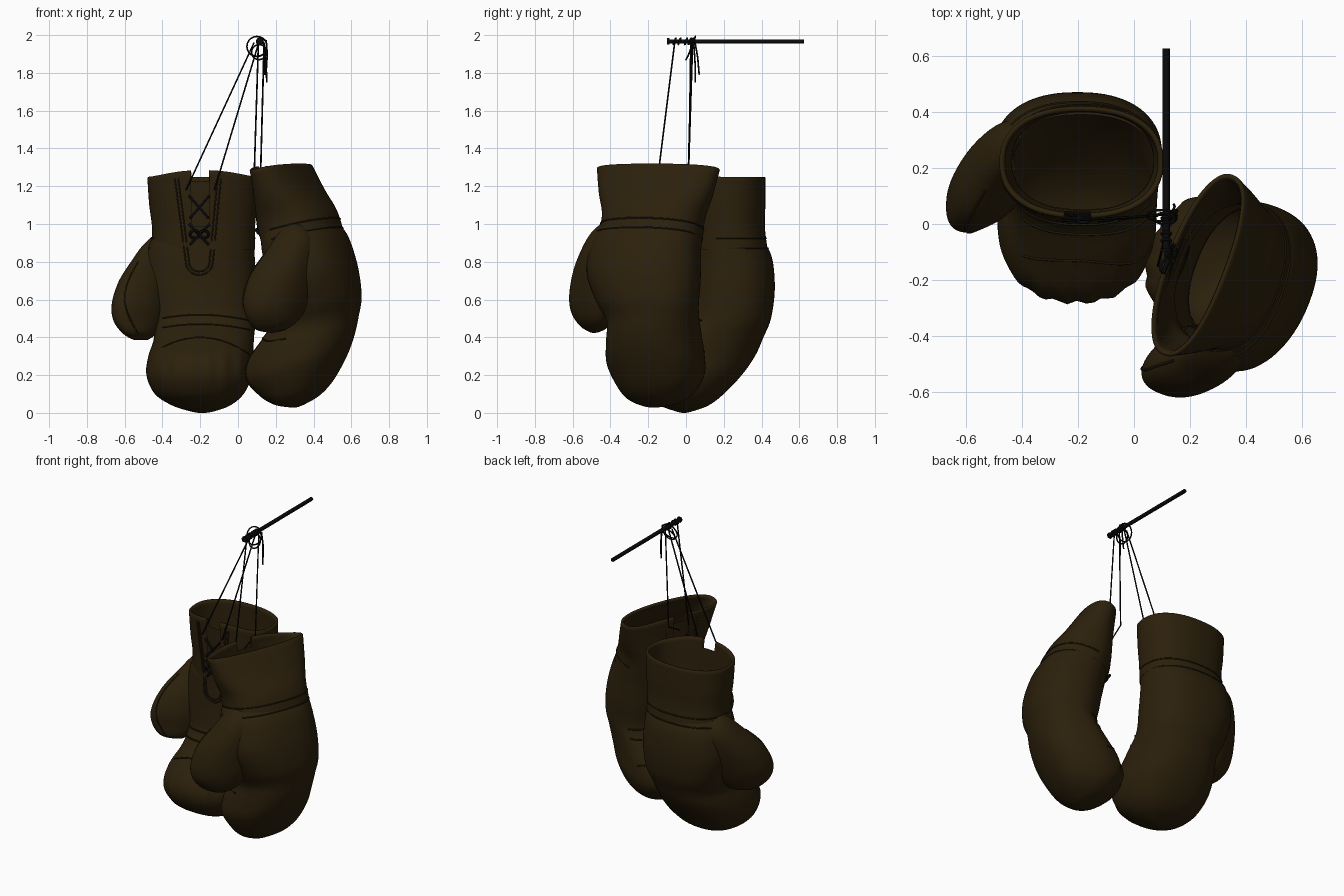
import bpy, bmesh, math
from mathutils import Matrix, Vector

if "Cube" in bpy.data.objects:
    bpy.data.objects.remove(bpy.data.objects["Cube"])

def material(name, rgb):
    m = bpy.data.materials.new(name)
    m.diffuse_color = (*rgb, 1)
    m.use_nodes = True
    m.node_tree.nodes["Principled BSDF"].inputs["Base Color"].default_value = m.diffuse_color
    return m

LEATHER = material("brown_leather", (0.025, 0.0145, 0.0035))
SEAM = material("dark_seam", (0.015, 0.010, 0.003))
BLACK = material("black_lace", (0.003, 0.003, 0.0035))
E = 2.3  # roundness of the cross-sections

def refine(rows, n=5):
    """Catmull-Rom smoothing of section rows (z, x_left, x_right, y_front, y_back)."""
    out = []
    for i in range(len(rows) - 1):
        p = [rows[max(0, min(len(rows) - 1, i + k))] for k in (-1, 0, 1, 2)]
        for j in range(n):
            t = j / n
            out.append(tuple(0.5 * (2 * b + (c - a) * t + (2 * a - 5 * b + 4 * c - d) * t * t
                             + (3 * b - a - 3 * c + d) * t ** 3) for a, b, c, d in zip(*p)))
    return out + [rows[-1]]

def spow(v):
    return math.copysign(abs(v) ** (2 / E), v)

def section(rows, z):
    for p, q in zip(rows, rows[1:]):
        if p[0] >= z >= q[0]:
            t = (p[0] - z) / max(1e-6, p[0] - q[0])
            return [u + (v - u) * t for u, v in zip(p, q)]
    return rows[0] if z > rows[0][0] else rows[-1]

def front_y(rows, x, z):
    """Palm-side surface of a lofted part."""
    _, l, r, f, b = section(rows, z)
    u = min(0.999, abs((x - (l + r) / 2) / ((r - l) / 2)))
    return (f + b) / 2 - (b - f) / 2 * (1 - u ** E) ** (1 / E)

def inside(rows, c, margin):
    _, l, r, f, b = section(rows, c.z)
    return (abs((c.x - (l + r) / 2) / ((r - l) / 2 - margin)) ** E
            + abs((c.y - (f + b) / 2) / ((b - f) / 2 - margin)) ** E) < 1

def finish(name, bm, M, mat):
    bm.transform(M)
    bmesh.ops.recalc_face_normals(bm, faces=bm.faces)
    me = bpy.data.meshes.new(name)
    bm.to_mesh(me)
    bm.free()
    me.materials.append(mat)
    me.shade_smooth()
    ob = bpy.data.objects.new(name, me)
    bpy.context.collection.objects.link(ob)

def loft(name, rows, M, tweak=None, skip=None, cap=False, seg=72):
    bm = bmesh.new()
    rings = []
    for z, l, r, f, b in rows:
        ring = []
        for k in range(seg):
            a = 2 * math.pi * k / seg
            c, s = math.cos(a), math.sin(a)
            p = Vector(((l + r) / 2 + (r - l) / 2 * spow(c), (f + b) / 2 + (b - f) / 2 * spow(s), z))
            ring.append(bm.verts.new(tweak(p, s) if tweak else p))
        rings.append(ring)
    for A, B in zip(rings, rings[1:]):
        for k in range(seg):
            q = [A[k], A[(k + 1) % seg], B[(k + 1) % seg], B[k]]
            if not (skip and skip(sum((v.co for v in q), Vector()) / 4)):
                bm.faces.new(q)
    if cap:
        bm.faces.new(rings[-1])
    finish(name, bm, M, LEATHER)

def pipe(name, paths, radius, mat, M=Matrix()):
    cu = bpy.data.curves.new(name, 'CURVE')
    cu.dimensions = '3D'
    cu.bevel_depth = radius
    cu.bevel_resolution = 1
    cu.use_fill_caps = True
    for pts in paths:
        sp = cu.splines.new('POLY')
        sp.points.add(len(pts) - 1)
        for p, co in zip(sp.points, pts):
            p.co = (*(M @ Vector(co)), 1)
    cu.materials.append(mat)
    bpy.context.collection.objects.link(bpy.data.objects.new(name, cu))

def lerp(a, b, n=14):
    return [tuple(u + (v - u) * i / n for u, v in zip(a, b)) for i in range(n + 1)]

BODY = [(.93, -.45, .07, .05, .39), (.88, -.475, .085, .035, .43), (.8, -.495, .09, .03, .46),
        (.65, -.50, .10, .02, .47), (.5, -.465, .095, -.01, .45), (.4, -.445, .085, -.13, .41),
        (.3, -.475, .08, -.25, .365), (.2, -.485, .075, -.28, .295), (.1, -.44, .03, -.23, .20),
        (.04, -.35, -.04, -.14, .12), (.01, -.26, -.12, -.06, .04), (.0, -.21, -.17, -.02, .0)]
THUMB = [(.93, -.46, -.40, .20, .26), (.88, -.51, -.39, .16, .31), (.81, -.56, -.38, .11, .335),
         (.70, -.63, -.37, .03, .32), (.58, -.668, -.37, -.01, .28), (.49, -.66, -.39, -.01, .24),
         (.42, -.61, -.43, .0, .19), (.385, -.55, -.48, .06, .12)]

def glove(side, M, squash):
    # squash: 1 for the glove with a flattened, wider rim and a slimmer fist
    def low(z):
        return squash * max(0, min(1, (.6 - z) / .25)) * min(1, z / .1)
    body = refine([(z, l + .065 * low(z), r, f + .045 * low(z), b) for z, l, r, f, b in BODY])
    thumb = refine([(z, l + .015 * squash, r + .01 * squash, f, b) for z, l, r, f, b in THUMB])

    # open cuff with a folded-in lining
    sf, sb, sw = .07 * squash, .11 * squash, .045 * squash
    outer = refine([(1.245, -.48 - sw, .105 + sw, .02 + sf, .42 - sb),
                    (1.1, -.47 - sw / 2, .10 + sw / 2, .025 + sf / 2, .42 - sb / 2),
                    (.98, -.455, .09, .03, .418), (.865, -.46, .09, .03, .432)])
    rim = [(z + h, l + d, r - d, f + d, b - d) for (z, l, r, f, b), d, h in
           ((outer[0], .02, -.01), (outer[0], .014, .005), (outer[0], .005, .005))]
    lining = [(z, l + .02, r - .02, f + .02, b - .02) for z, l, r, f, b in reversed(outer[1:])]

    def raise_front(p, s):
        if p.z > .9:
            p.z += .035 * (p.z - .9) / .35 * max(0, -s) ** 3
        return p

    def slit(c):
        return abs(c.x + .205) < .042 and c.y < .14 and c.z > 1.0
    loft(side + "_cuff", lining + rim + outer, M, raise_front, slit)

    # body with shallow finger ridges on the fist
    def ridges(p, s):
        if s < 0:
            w = max(0, 1 - abs(p.z - .24) / .17)
            p.y += .008 * w * -s * math.cos((p.x + .2) * 2 * math.pi / .085)
        return p
    loft(side + "_body", body, M, ridges, cap=True)

    # thumb, slanted toward the palm, without the part hidden in the body
    def slant(p, s):
        p.y += .45 * (p.x + .53)
        return p
    loft(side + "_thumb", thumb, M, slant, lambda c: inside(body, c, .025), cap=True, seg=64)

    def fy(x, z):
        return front_y(outer if z > .9 else body, x, z)

    # tongue behind the lacing
    bm = bmesh.new()
    grid = [[bm.verts.new((x, fy(x, z) + .022, z)) for x in (-.28, -.24, -.2, -.16, -.12)]
            for z in (1.225, 1.15, 1.05, .95)]
    for A, B in zip(grid, grid[1:]):
        for i in range(4):
            bm.faces.new((A[i], A[i + 1], B[i + 1], B[i]))
    finish(side + "_tongue", bm, M, LEATHER)

    # seams: U-shaped lacing panel, palm bands, fist edge, thumb panel
    def on_palm(xz):
        return [(x, min(fy(x, z), front_y(body, x, z) if z < .93 else 1) - .001, z) for x, z in xz]
    seams = []
    for d in (0, .018):
        u = lerp((-.335 + d, 1.24), (-.277 + d, .8))
        u += [(-.205 - (.072 - d) * math.cos(a * math.pi / 10), .8 - (.07 - d) * math.sin(a * math.pi / 10))
              for a in range(1, 10)]
        seams.append(on_palm(u + lerp((-.133 - d, .8), (-.09 - d, 1.24))))
    for z0, bow in ((.49, .03), (.44, .03), (.31, .09)):
        seams.append(on_palm([(x, z0 + bow * (1 - ((x + .2) / .26) ** 2))
                              for x in [-.40 + .02 * i for i in range(24)]]))
    seams.append([(x, front_y(thumb, x, z) + .45 * (x + .53) - .001, z) for x, z in
                  [(-.53 - .07 * math.sin(math.pi * i / 14), .80 - .38 * i / 14) for i in range(15)]])
    # wrist seams around the back
    for z in (.925, .872):
        _, l, r, f, b = section(outer, z)
        if z < .9:
            _, l, r, f, b = section(body, z)
        seams.append([((l + r) / 2 + (r - l) / 2 * spow(math.cos(a)),
                       (f + b) / 2 + (b - f) / 2 * spow(math.sin(a)), z)
                      for a in [-.3 + (math.pi + .6) * i / 40 for i in range(41)]])
    pipe(side + "_seams", seams, .0045, SEAM, M)

    # crossed laces and a small knot
    laces = []
    for top, bottom in ((1.15, 1.03), (1.0, .89)):
        for s in (-1, 1):
            laces.append([(x, fy(x, z) - .006, z) for x, z in
                          lerp((-.205 - s * .055, top), (-.205 + s * .05, bottom), 6)])
    for s in (-1, 1):
        laces.append([(-.205 + s * .025 * (1 - math.cos(t)), fy(-.2, .95) - .012 - .012 * math.sin(t),
                       .945 + .02 * math.sin(t)) for t in [2 * math.pi * i / 12 for i in range(13)]])
    pipe(side + "_laces", laces, .007, BLACK, M)

glove("left_glove", Matrix(), 0)

# second glove: mirrored, leaning and turned about its cuff
turn = (Matrix.Translation((.245, -.155, 1.305)) @ Matrix.Rotation(math.radians(-111), 4, 'Z')
        @ Matrix.Rotation(math.radians(13.5), 4, 'X') @ Matrix.Diagonal((-1.02, 1, 1, 1))
        @ Matrix.Translation((.19, -.22, -1.255)))
glove("right_glove", turn, 1)

# nail
pipe("nail", [[(.115, -.09, 1.967), (.115, .625, 1.967)]], .0125, BLACK)
pipe("nail_head", [[(.115, -.1, 1.967), (.115, -.088, 1.967)]], .02, BLACK)

# hanging strings
hang = [lerp((-.275, .01, 1.18), (.085, .03, 1.96)), lerp((-.125, .01, 1.18), (.11, .035, 1.96)),
        lerp((.085, -.15, 1.24), (.108, -.06, 1.96)), lerp((.12, .015, 1.28), (.138, .025, 1.96)),
        lerp((.12, .015, 1.28), (.11, -.09, 1.22))]
pipe("hanging_strings", hang, .0045, BLACK)

# string wraps on the nail, bow loops and loose ends
def ring(cx, y, cz, r, dy=0.0):
    return [(cx + r * math.cos(t), y + dy * math.sin(t), cz + r * math.sin(t))
            for t in [2 * math.pi * i / 20 for i in range(21)]]
wraps = [ring(.115, y, 1.967, .015, .006) for y in (-.06, -.035, .0, .02, .035)]
pipe("string_wraps", wraps, .006, BLACK)
ends = [ring(.1, .03, 1.94, .053, .02), ring(.112, .02, 1.91, .04, .02),
        [(.12, .03, 1.985), (.15, .04, 1.97), (.155, .045, 1.9), (.15, .05, 1.82), (.152, .05, 1.75)],
        [(.12, .03, 1.985), (.14, .05, 1.95), (.145, .062, 1.88), (.142, .07, 1.79)]]
pipe("bow_and_loose_ends", ends, .0045, BLACK)
